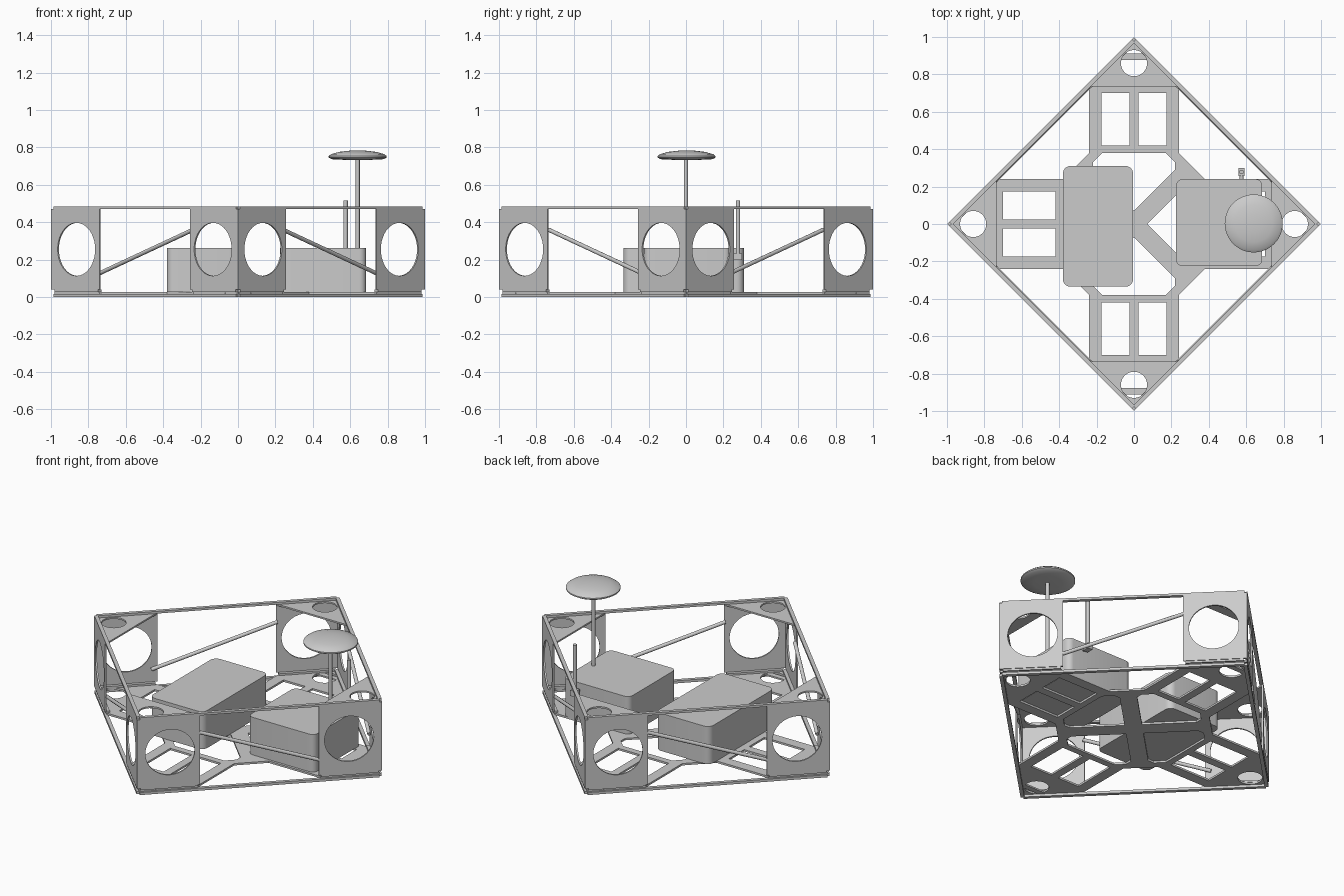
import bpy, bmesh
from math import sin, cos, pi, sqrt
from mathutils import Matrix, Vector

cube = bpy.data.objects.get("Cube")
if cube:
    bpy.data.objects.remove(cube, do_unlink=True)

grey = bpy.data.materials.new("light_grey")
grey.use_nodes = True
grey.diffuse_color = (0.6, 0.6, 0.6, 1)
grey.node_tree.nodes["Principled BSDF"].inputs["Base Color"].default_value = (0.6, 0.6, 0.6, 1)


def add(name, mesh, matrix=Matrix()):
    mesh.materials.clear()
    mesh.materials.append(grey)
    obj = bpy.data.objects.new(name, mesh)
    bpy.context.collection.objects.link(obj)
    obj.matrix_world = matrix
    bpy.ops.object.select_all(action='DESELECT')
    obj.select_set(True)
    bpy.context.view_layer.objects.active = obj
    bpy.ops.object.shade_smooth_by_angle(angle=pi / 6)
    return obj


def plate(name, loops, thickness, matrix):
    """Flat sheet: first loop is the outline, the others are holes."""
    curve = bpy.data.curves.new(name, 'CURVE')
    curve.dimensions = '2D'
    curve.fill_mode = 'BOTH'
    curve.extrude = thickness / 2
    for loop in loops:
        spline = curve.splines.new('POLY')
        spline.points.add(len(loop) - 1)
        for point, (x, y) in zip(spline.points, loop):
            point.co = (x, y, 0, 1)
        spline.use_cyclic_u = True
    temp = bpy.data.objects.new(name, curve)
    bpy.context.collection.objects.link(temp)
    mesh = bpy.data.meshes.new_from_object(temp)
    bpy.data.objects.remove(temp, do_unlink=True)
    bm = bmesh.new()
    bm.from_mesh(mesh)
    bmesh.ops.remove_doubles(bm, verts=bm.verts, dist=1e-5)
    bmesh.ops.recalc_face_normals(bm, faces=bm.faces)
    bm.to_mesh(mesh)
    bm.free()
    return add(name, mesh, matrix)


def box(name, size, matrix):
    bm = bmesh.new()
    bmesh.ops.create_cube(bm, size=1, matrix=Matrix.Diagonal((*size, 1)))
    mesh = bpy.data.meshes.new(name)
    bm.to_mesh(mesh)
    bm.free()
    return add(name, mesh, matrix)


def rod(name, a, b, radius):
    a, b = Vector(a), Vector(b)
    bm = bmesh.new()
    bmesh.ops.create_cone(bm, cap_ends=True, segments=16, radius1=radius,
                          radius2=radius, depth=(b - a).length)
    mesh = bpy.data.meshes.new(name)
    bm.to_mesh(mesh)
    bm.free()
    turn = (b - a).to_track_quat('Z', 'Y').to_matrix().to_4x4()
    return add(name, mesh, Matrix.Translation((a + b) / 2) @ turn)


def circle(x, y, r, n=40):
    return [(x + r * cos(2 * pi * i / n), y + r * sin(2 * pi * i / n)) for i in range(n)]


def rect(x0, x1, y0, y1):
    return [(x0, y0), (x1, y0), (x1, y1), (x0, y1)]


def rounded_rect(x0, x1, y0, y1, r, n=6):
    corners = [(x1 - r, y1 - r), (x0 + r, y1 - r), (x0 + r, y0 + r), (x1 - r, y0 + r)]
    return [(cx + r * cos(pi / 2 * (q + i / n)), cy + r * sin(pi / 2 * (q + i / n)))
            for q, (cx, cy) in enumerate(corners) for i in range(n + 1)]


def turned(loop, k):
    for _ in range(k):
        loop = [(-y, x) for x, y in loop]
    return loop


def at(x, y, z):
    return Matrix.Translation((x, y, z))


# Base sheet: one quarter of the outline and its cut-outs, repeated four times
quarter = [(0.98, 0), (0.74, 0.24), (0.38, 0.24), (0.24, 0.38), (0.24, 0.74)]
inner_hole = [(0.07, 0), (0.29, 0.22), (0.33, 0.22), (0.38, 0.17),
              (0.38, -0.17), (0.33, -0.22), (0.29, -0.22)]
outline, holes = [], []
for k in range(4):
    outline += turned(quarter, k)
    for loop in (inner_hole, rect(0.42, 0.7, 0.025, 0.175),
                 rect(0.42, 0.7, -0.175, -0.025), circle(0.86, 0, 0.07)):
        holes.append(turned(loop, k))
plate("base_sheet", [outline] + holes, 0.012, at(0, 0, 0.021))

# Four sides: rails, pierced corner plates with flanges, top corner gussets
edge = 1 / sqrt(2)
upright = Matrix.Rotation(pi / 2, 4, 'X')
for k in range(4):
    side = Matrix.Rotation(pi / 4 + k * pi / 2, 4, 'Z')
    box("top_rail", (1.38, 0.022, 0.014), side @ at(0, 0.012 - edge, 0.477))
    box("bottom_rail", (1.38, 0.022, 0.016), side @ at(0, 0.012 - edge, 0.008))
    for s in (-1, 1):
        plate("corner_plate", [rect(s * 0.524 - 0.182, s * 0.524 + 0.182, 0.04, 0.47),
                               circle(s * 0.516, 0.255, 0.142)],
              0.01, side @ at(0, 0.006 - edge, 0) @ upright)
        box("plate_flange", (0.33, 0.026, 0.012), side @ at(s * 0.52, 0.018 - edge, 0.034))
    quarter_turn = Matrix.Rotation(k * pi / 2, 4, 'Z')
    plate("top_gusset", [[(0.735, -0.25), (0.985, 0), (0.735, 0.25)], circle(0.86, 0, 0.07)],
          0.01, quarter_turn @ at(0, 0, 0.465))

# Diagonal braces and the small bars in the front and back corners
for sy in (-1, 1):
    box("corner_bar", (0.14, 0.034, 0.01), at(0, sy * 0.895, 0.02))
    for sx in (-1, 1):
        rod("brace", (sx * 0.24, sy * 0.735, 0.36), (sx * 0.755, sy * 0.22, 0.12), 0.011)

# Equipment boxes
plate("large_box", [rounded_rect(-0.38, -0.005, -0.335, 0.31, 0.04)], 0.235, at(0, 0, 0.1445))
plate("small_box", [rounded_rect(0.225, 0.685, -0.225, 0.24, 0.035)], 0.235, at(0, 0, 0.1445))

# Mast with a domed disc
rod("mast", (0.64, 0, 0.25), (0.64, 0, 0.745), 0.011)
profile = [(0, 0.734), (0.08, 0.734), (0.14, 0.737), (0.155, 0.746), (0.155, 0.754),
           (0.142, 0.764), (0.1, 0.776), (0.05, 0.782), (0, 0.784)]
bm = bmesh.new()
points = [bm.verts.new((r, 0, z)) for r, z in profile]
edges = [bm.edges.new(pair) for pair in zip(points, points[1:])]
bmesh.ops.spin(bm, geom=points + edges, axis=(0, 0, 1), cent=(0, 0, 0),
               angle=2 * pi, steps=48, use_merge=True)
bmesh.ops.remove_doubles(bm, verts=bm.verts, dist=1e-4)
bmesh.ops.recalc_face_normals(bm, faces=bm.faces)
disc = bpy.data.meshes.new("mast_disc")
bm.to_mesh(disc)
bm.free()
add("mast_disc", disc, at(0.64, 0.003, 0))

# Whip aerial on its connector
rod("aerial", (0.575, 0.278, 0.2), (0.575, 0.278, 0.515), 0.012)
rod("aerial_connector", (0.575, 0.235, 0.215), (0.575, 0.27, 0.215), 0.01)
box("aerial_socket", (0.034, 0.044, 0.035), at(0.575, 0.278, 0.215))
